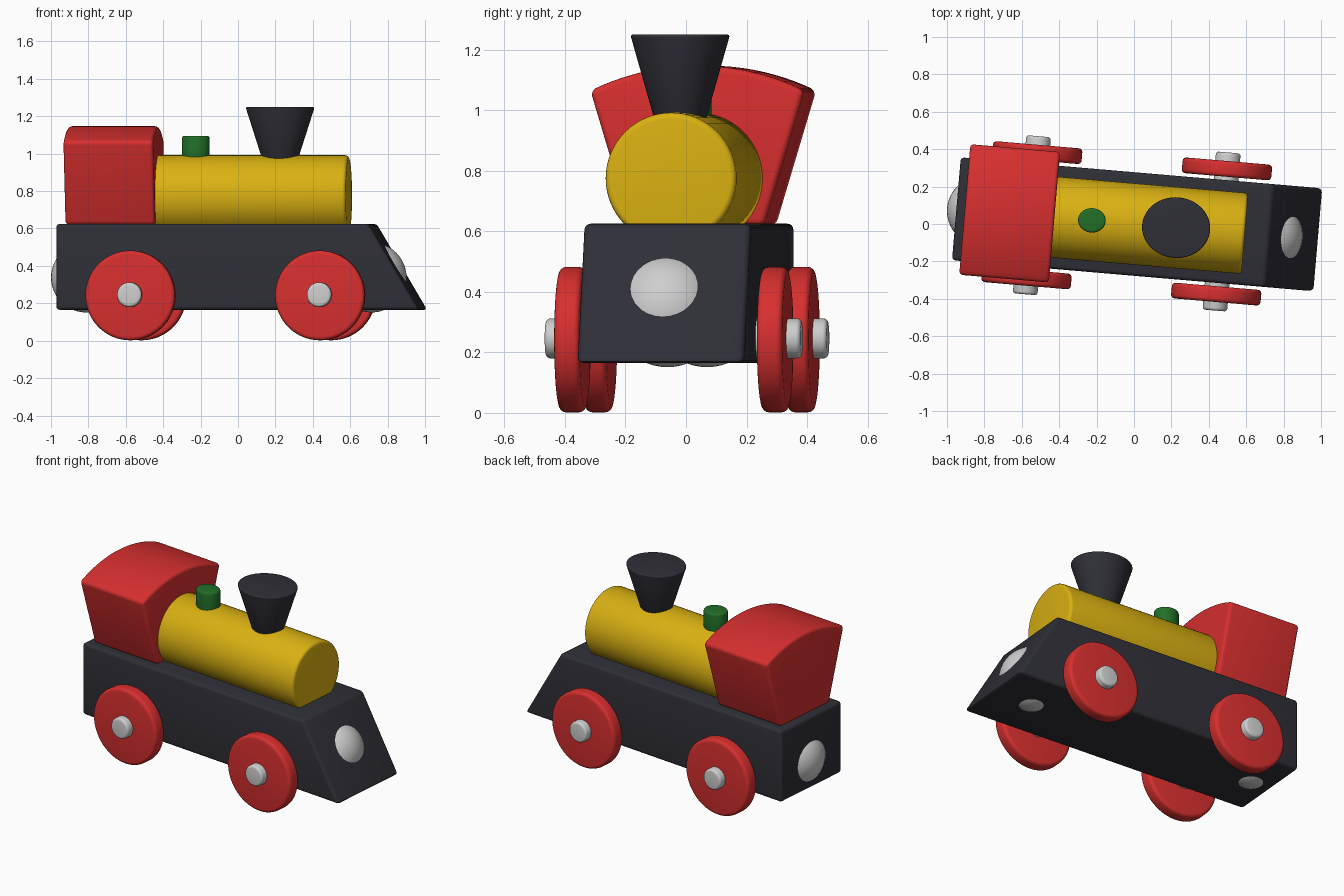
import bpy, bmesh, math
from mathutils import Matrix, Vector

if "Cube" in bpy.data.objects:
    bpy.data.objects.remove(bpy.data.objects["Cube"])

# The whole engine is turned slightly about z
TURN = Matrix.Rotation(math.radians(-4.9), 4, 'Z')


def material(name, rgb):
    m = bpy.data.materials.new(name)
    m.diffuse_color = (*rgb, 1)
    m.use_nodes = True
    m.node_tree.nodes["Principled BSDF"].inputs["Base Color"].default_value = m.diffuse_color
    return m


DARK = material("charcoal", (0.028, 0.028, 0.038))
RED = material("red", (0.68, 0.028, 0.028))
YELLOW = material("yellow", (0.70, 0.44, 0.006))
GREEN = material("green", (0.016, 0.16, 0.022))
SILVER = material("silver", (0.62, 0.62, 0.62))


def finish(name, bm, mat, bevel=0.0):
    """Round the sharp edges, turn into place, shade smooth by angle."""
    bmesh.ops.recalc_face_normals(bm, faces=bm.faces[:])
    if bevel:
        sharp = [e for e in bm.edges if e.calc_face_angle(0) > math.radians(28)]
        bmesh.ops.bevel(bm, geom=sharp, offset=bevel, segments=4, profile=0.5,
                        affect='EDGES', clamp_overlap=True)
    bm.transform(TURN)
    mesh = bpy.data.meshes.new(name)
    bm.to_mesh(mesh)
    bm.free()
    mesh.materials.append(mat)
    ob = bpy.data.objects.new(name, mesh)
    bpy.context.collection.objects.link(ob)
    bpy.ops.object.select_all(action='DESELECT')
    ob.select_set(True)
    bpy.context.view_layer.objects.active = ob
    bpy.ops.object.shade_smooth_by_angle(angle=math.radians(32))
    return ob


def prism(name, points, sweep, mat, bevel):
    """Face from 3D points, extruded along sweep."""
    bm = bmesh.new()
    face = bm.faces.new([bm.verts.new(p) for p in points])
    ext = bmesh.ops.extrude_face_region(bm, geom=[face], use_keep_orig=True)
    verts = [g for g in ext["geom"] if isinstance(g, bmesh.types.BMVert)]
    bmesh.ops.translate(bm, verts=verts, vec=Vector(sweep))
    return finish(name, bm, mat, bevel)


def drum(name, centre, r1, r2, depth, axis, mat, bevel, scale=(1, 1, 1)):
    """Cylinder or cone along an axis."""
    bm = bmesh.new()
    turn = {'X': Matrix.Rotation(math.pi / 2, 4, 'Y'),
            'Y': Matrix.Rotation(math.pi / 2, 4, 'X'),
            'Z': Matrix.Identity(4)}[axis]
    bmesh.ops.create_cone(bm, cap_ends=True, segments=64, radius1=r1, radius2=r2, depth=depth,
                          matrix=Matrix.Translation(centre) @ Matrix.Diagonal((*scale, 1)) @ turn)
    return finish(name, bm, mat, bevel)


# Chassis with sloping nose
side = [(-0.953, 0.165), (0.993, 0.165), (0.722, 0.625), (-0.953, 0.625)]
prism("chassis", [(u, -0.276, z) for u, z in side], (0, 0.552, 0), DARK, 0.02)

# Cab with flared sides and arched roof
R, HALF = 0.806, 0.355
arc = math.asin(HALF / R)
roof = [(R * math.sin(a), 1.147 - R + R * math.cos(a))
        for a in (arc - 2 * arc * i / 20 for i in range(21))]
outline = [(-0.222, 0.62), (0.222, 0.62)] + roof
prism("cab", [(-0.908, v, z) for v, z in outline], (0.481, 0, 0), RED, 0.02)

# Boiler, chimney and whistle
drum("boiler", (0.07, 0, 0.775), 0.217, 0.217, 1.05, 'X', YELLOW, 0.02)
drum("chimney", (0.226, 0, 1.09), 0.083, 0.185, 0.32, 'Z', DARK, 0.01, (1, 0.89, 1))
drum("whistle", (-0.226, 0, 1.03), 0.074, 0.074, 0.13, 'Z', GREEN, 0.012, (1, 0.88, 1))

# Wheels and axles
for place, u in (("rear", -0.548), ("front", 0.470)):
    drum(place + "_axle", (u, 0, 0.246), 0.066, 0.066, 0.848, 'Y', SILVER, 0.015)
    for hand, s in (("near", -1), ("far", 1)):
        drum(f"{place}_{hand}_wheel", (u, s * 0.336, 0.242), 0.24, 0.24, 0.084, 'Y', RED, 0.02)

# Coupling balls showing through both ends and the underside
for place, u in (("rear", -0.816), ("front", 0.717)):
    bm = bmesh.new()
    bmesh.ops.create_uvsphere(bm, u_segments=48, v_segments=24, radius=0.187,
                              matrix=Matrix.Translation((u, 0, 0.338)))
    finish(place + "_coupling_ball", bm, SILVER)
